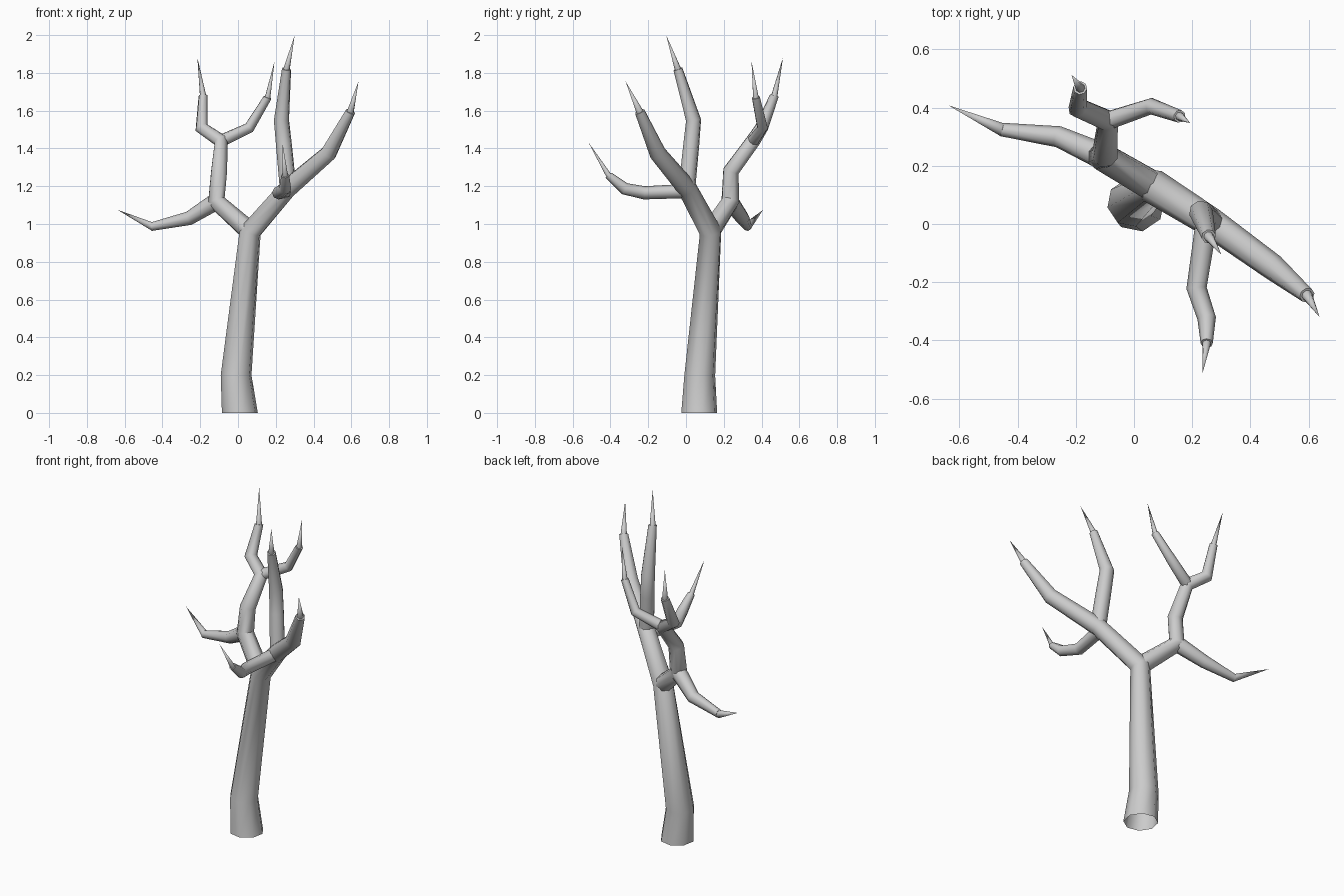
import bpy, bmesh, math
from mathutils import Vector

cube = bpy.data.objects.get("Cube")
if cube:
    bpy.data.objects.remove(cube, do_unlink=True)

SIDES = 8

bark = bpy.data.materials.new("grey_bark")
bark.use_nodes = True
GREY = (0.6, 0.6, 0.6, 1)
bark.diffuse_color = GREY
bark.node_tree.nodes["Principled BSDF"].inputs["Base Color"].default_value = GREY


def limb(name, path, tip, tip_scale=0.7):
    """Tapered tube through (x, y, z, radius) points, ending in a bare pointed twig."""
    pts = [Vector(p[:3]) for p in path]
    ends = pts + [Vector(tip)]
    bm = bmesh.new()
    rings = []
    side = Vector((1, 0.2, 0))

    def ring(centre, u, v, r):
        return [bm.verts.new(centre + r * (math.cos(a) * u + math.sin(a) * v))
                for a in (2 * math.pi * i / SIDES for i in range(SIDES))]

    for i, p in enumerate(pts):
        forward = (ends[i + 1] - p).normalized()
        back = (p - ends[i - 1]).normalized() if i else forward
        axis = (forward + back).normalized()
        if i == 0 and p.z == 0:
            axis = Vector((0, 0, 1))
        # carry the previous side vector along so the tube does not twist
        side = (side - axis * side.dot(axis)).normalized()
        up = axis.cross(side)
        rings.append(ring(p, side, up, path[i][3]))
    # small shoulder, then the thin spike
    rings.append(ring(pts[-1], side, up, path[-1][3] * tip_scale))
    for a, b in zip(rings, rings[1:]):
        for k in range(SIDES):
            n = (k + 1) % SIDES
            bm.faces.new((a[k], a[n], b[n], b[k]))
    apex = bm.verts.new(tip)
    last = rings[-1]
    for k in range(SIDES):
        bm.faces.new((last[k], last[(k + 1) % SIDES], apex))
    mesh = bpy.data.meshes.new(name)
    bm.to_mesh(mesh)
    bm.free()
    mesh.materials.append(bark)
    obj = bpy.data.objects.new(name, mesh)
    bpy.context.collection.objects.link(obj)
    bpy.ops.object.select_all(action='DESELECT')
    obj.select_set(True)
    bpy.context.view_layer.objects.active = obj
    bpy.ops.object.shade_smooth_by_angle(angle=math.radians(50))


# Shared joints
fork = (0.065, 0.13, 0.96)
right_joint = (-0.115, 0.235, 1.12)
upper_joint = (-0.09, 0.355, 1.44)
left_joint = (0.265, 0.005, 1.19)

# Trunk running on into the left main branch
limb("trunk_and_left_branch",
     [(0.01, 0.07, 0, 0.097), (-0.01, 0.073, 0.2, 0.083), (*fork, 0.06),
      (*left_joint, 0.052), (0.48, -0.15, 1.375, 0.045),
      (0.595, -0.245, 1.595, 0.027)], (0.638, -0.32, 1.755))
limb("left_upright_branch",
     [(*left_joint, 0.045), (0.243, 0.028, 1.42, 0.043),
      (0.23, 0.04, 1.55, 0.041), (0.257, -0.043, 1.82, 0.025)],
     (0.3, -0.105, 2.0))
limb("left_front_branch",
     [(0.25, 0.01, 1.175, 0.038), (0.215, -0.22, 1.165, 0.035),
      (0.25, -0.325, 1.187, 0.032), (0.25, -0.41, 1.258, 0.021)],
     (0.235, -0.515, 1.43))

# Right main branch and its offshoots
limb("right_branch",
     [(*fork, 0.053), (*right_joint, 0.05), (-0.1, 0.238, 1.28, 0.045),
      (*upper_joint, 0.04), (-0.193, 0.4, 1.51, 0.036),
      (-0.185, 0.468, 1.68, 0.024)], (-0.215, 0.513, 1.88))
limb("right_side_branch",
     [(*right_joint, 0.046), (-0.26, 0.3, 1.03, 0.037),
      (-0.455, 0.325, 0.987, 0.024)], (-0.638, 0.408, 1.075), 0.95)
limb("upper_side_branch",
     [(*upper_joint, 0.033), (0.06, 0.405, 1.51, 0.029),
      (0.157, 0.37, 1.67, 0.022)], (0.193, 0.347, 1.86))
